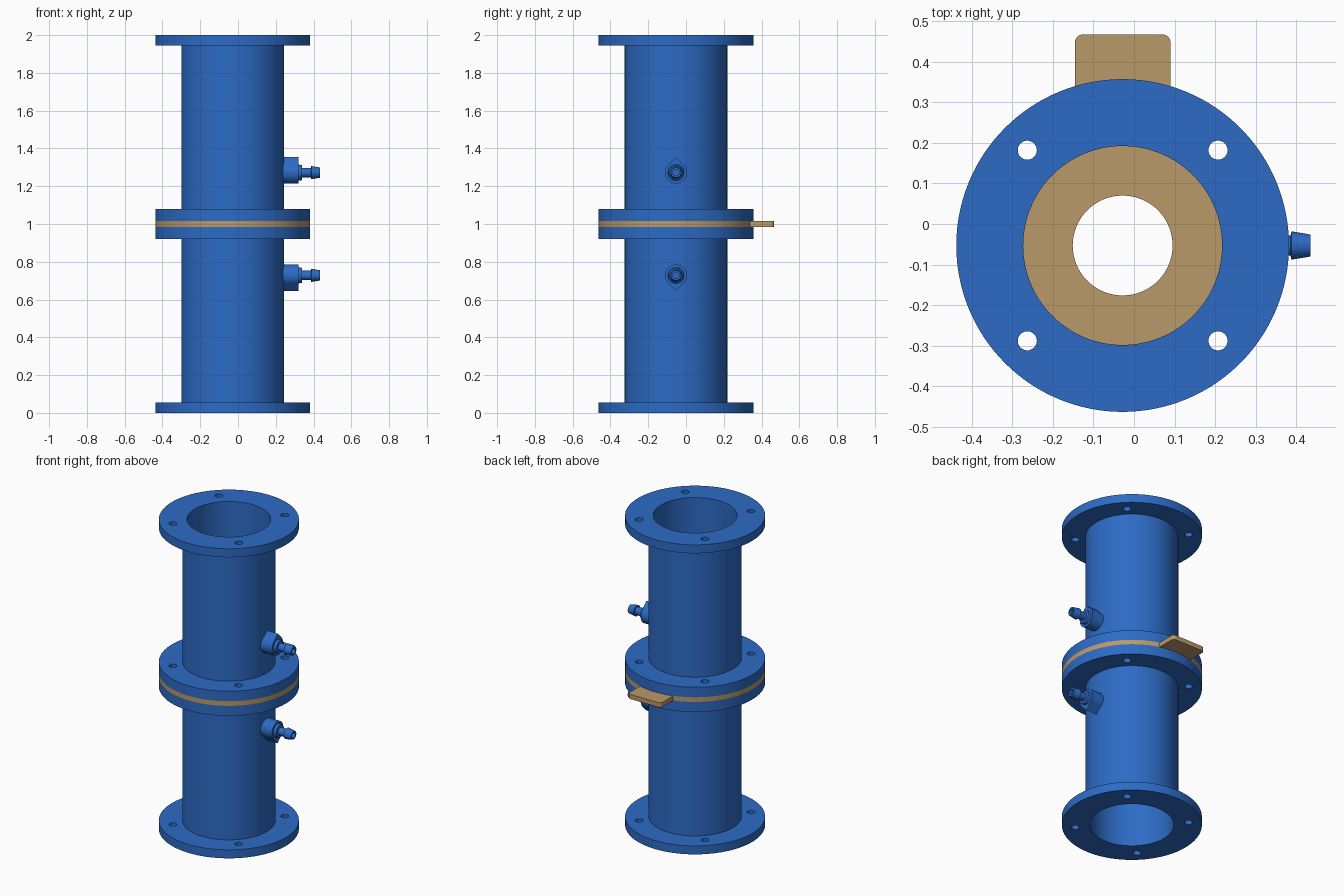
import bpy, bmesh, math
from mathutils import Matrix, Vector

if "Cube" in bpy.data.objects:
    bpy.data.objects.remove(bpy.data.objects["Cube"])

AXIS = Vector((-0.028, -0.053, 1.0))   # pipe axis, at mid height
R_FLANGE, R_PIPE, R_BORE, R_ORIFICE = 0.41, 0.272, 0.245, 0.123
PORT_Z = 0.272                         # port height above the mid plane


def material(name, color):
    m = bpy.data.materials.new(name)
    m.diffuse_color = (*color, 1)
    m.use_nodes = True
    m.node_tree.nodes["Principled BSDF"].inputs["Base Color"].default_value = m.diffuse_color
    return m


BLUE = material("blue", (0.026, 0.147, 0.56))
TAN = material("tan", (0.49, 0.32, 0.14))


def make(name, bm, mat):
    bmesh.ops.recalc_face_normals(bm, faces=bm.faces)
    me = bpy.data.meshes.new(name)
    bm.to_mesh(me)
    bm.free()
    me.materials.append(mat)
    ob = bpy.data.objects.new(name, me)
    bpy.context.collection.objects.link(ob)
    return ob


def lathe(name, profile, mat, steps=128, matrix=Matrix()):
    """Revolve a closed (radius, height) profile around z."""
    bm = bmesh.new()
    rings = []
    for i in range(steps):
        a = 2 * math.pi * i / steps
        rings.append([bm.verts.new((r * math.cos(a), r * math.sin(a), z)) for r, z in profile])
    n = len(profile)
    for i in range(steps):
        p, q = rings[i], rings[(i + 1) % steps]
        for k in range(n):
            bm.faces.new((p[k], q[k], q[(k + 1) % n], p[(k + 1) % n]))
    bm.transform(matrix)
    return make(name, bm, mat)


def prism(name, outline, depth, mat, matrix=Matrix()):
    """Extrude a flat outline upwards."""
    bm = bmesh.new()
    face = bm.faces.new([bm.verts.new((x, y, 0)) for x, y in outline])
    ext = bmesh.ops.extrude_face_region(bm, geom=[face])["geom"]
    bmesh.ops.translate(bm, vec=(0, 0, depth), verts=[v for v in ext if isinstance(v, bmesh.types.BMVert)])
    bm.transform(matrix)
    return make(name, bm, mat)


def arc(cx, cy, r, a0, a1, n):
    return [(cx + r * math.cos(math.radians(a0 + (a1 - a0) * i / n)),
             cy + r * math.sin(math.radians(a0 + (a1 - a0) * i / n))) for i in range(n + 1)]


def rod(r, depth, matrix):
    bm = bmesh.new()
    bmesh.ops.create_cone(bm, cap_ends=True, segments=32, radius1=r, radius2=r, depth=depth, matrix=matrix)
    return make("cutter", bm, BLUE)


def boolean(ob, other, op="DIFFERENCE"):
    mod = ob.modifiers.new("bool", "BOOLEAN")
    mod.operation, mod.solver, mod.object = op, "EXACT", other
    bpy.context.view_layer.objects.active = ob
    bpy.ops.object.modifier_apply(modifier=mod.name)
    bpy.data.objects.remove(other)


def drill_bolts(ob):
    for sx in (-1, 1):
        for sy in (-1, 1):
            boolean(ob, rod(0.0235, 3, Matrix.Translation((sx * 0.235, sy * 0.235, 0))))


# z axis of a port part turned to point along +x at port height
PORT = Matrix.Translation((0, 0, PORT_Z)) @ Matrix.Rotation(math.pi / 2, 4, "Y")

# Upper pipe with a flange at each end
pipe = lathe("upper_pipe", [(R_BORE, 0.015), (R_FLANGE, 0.015), (R_FLANGE, 0.08), (R_PIPE, 0.08),
                            (R_PIPE, 0.945), (R_FLANGE, 0.945), (R_FLANGE, 1.0), (R_BORE, 1.0)], BLUE)
drill_bolts(pipe)
boolean(pipe, rod(0.017, 0.2, PORT @ Matrix.Translation((0, 0, 0.27))))

# Teardrop port boss, tip pointing up (local -x turns to +z)
r = 0.058
boss = prism("upper_port_boss", arc(0, 0, r, -135, 135, 36) + [(-r * math.sqrt(2), 0)],
             0.098, BLUE, PORT @ Matrix.Translation((0, 0, 0.25)))
boolean(boss, rod(0.017, 0.4, PORT @ Matrix.Translation((0, 0, 0.3))))

# Hollow hose barb
barb = lathe("upper_hose_barb", [(0.017, 0.345), (0.043, 0.345), (0.040, 0.366), (0.025, 0.368),
                                 (0.025, 0.414), (0.035, 0.416), (0.027, 0.463), (0.017, 0.463)],
             BLUE, 48, PORT)

# Mirrored lower half
lower = []
for ob in (pipe, boss, barb):
    me = ob.data.copy()
    me.transform(Matrix.Scale(-1, 4, (0, 0, 1)))
    me.flip_normals()
    twin = bpy.data.objects.new(ob.name.replace("upper", "lower"), me)
    bpy.context.collection.objects.link(twin)
    lower.append(twin)

# Orifice plate with a rounded handle tab
plate = lathe("orifice_plate", [(R_ORIFICE, -0.015), (R_FLANGE, -0.015),
                                (R_FLANGE, 0.015), (R_ORIFICE, 0.015)], TAN)
tab = prism("tab", [(-0.118, 0.36), (0.118, 0.36)] + arc(0.098, 0.5, 0.02, 0, 90, 8)
            + arc(-0.098, 0.5, 0.02, 90, 180, 8), 0.03, TAN, Matrix.Translation((0, 0, -0.015)))
boolean(plate, tab, "UNION")
drill_bolts(plate)

# Place and smooth everything
bpy.ops.object.select_all(action="DESELECT")
for ob in (pipe, boss, barb, plate, *lower):
    ob.location = AXIS
    ob.select_set(True)
bpy.context.view_layer.objects.active = pipe
bpy.ops.object.shade_smooth_by_angle(angle=math.radians(30))
